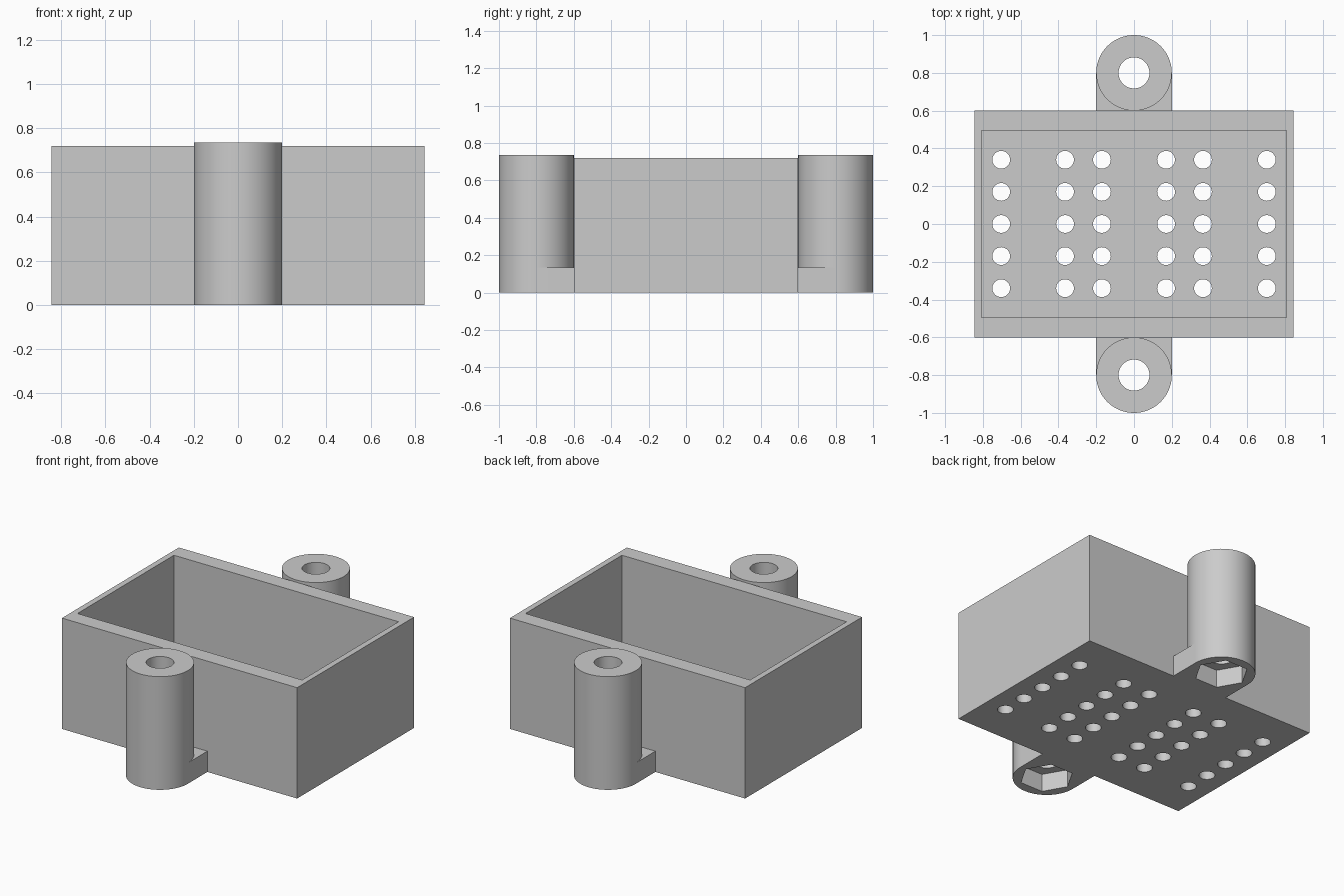
import bpy
import math

if "Cube" in bpy.data.objects:
    bpy.data.objects.remove(bpy.data.objects["Cube"], do_unlink=True)

WALL_H, FLOOR_H = 0.72, 0.1
BOSS_Y, BOSS_R, BOSS_H = 0.8, 0.2, 0.735

grey = bpy.data.materials.new("plain grey")
grey.use_nodes = True
grey.diffuse_color = (0.6, 0.6, 0.6, 1)
grey.node_tree.nodes["Principled BSDF"].inputs["Base Color"].default_value = (0.6, 0.6, 0.6, 1)


def block(name, x, y, z):
    """Box spanning the given (low, high) ranges."""
    ranges = (x, y, z)
    bpy.ops.mesh.primitive_cube_add(size=1, location=[(a + b) / 2 for a, b in ranges])
    ob = bpy.context.object
    ob.scale = [b - a for a, b in ranges]
    bpy.ops.object.transform_apply(location=True, rotation=False, scale=True)
    ob.name = name
    ob.data.materials.append(grey)
    return ob


def prism(name, sides, radius, x, y, low, high):
    """Upright prism with a corner on the x axis."""
    bpy.ops.mesh.primitive_cylinder_add(
        vertices=sides, radius=radius, depth=high - low,
        location=(x, y, (low + high) / 2), rotation=(0, 0, math.pi / 2))
    ob = bpy.context.object
    bpy.ops.object.transform_apply(location=True, rotation=True, scale=True)
    ob.name = name
    ob.data.materials.append(grey)
    return ob


def join(parts):
    bpy.ops.object.select_all(action='DESELECT')
    for p in parts:
        p.select_set(True)
    bpy.context.view_layer.objects.active = parts[0]
    bpy.ops.object.join()
    return parts[0]


def combine(target, tool, operation):
    """Apply a boolean and remove the tool."""
    mod = target.modifiers.new("shape", 'BOOLEAN')
    mod.operation, mod.solver, mod.object = operation, 'EXACT', tool
    bpy.context.view_layer.objects.active = target
    bpy.ops.object.modifier_apply(modifier=mod.name)
    bpy.data.objects.remove(tool, do_unlink=True)


def shade(ob):
    bpy.ops.object.select_all(action='DESELECT')
    ob.select_set(True)
    bpy.context.view_layer.objects.active = ob
    bpy.ops.object.shade_smooth_by_angle(angle=math.radians(30))


# Open tray with thick long walls and thin end walls
tray = block("tray", (-0.845, 0.845), (-0.6, 0.6), (0, WALL_H))
cavity = block("cavity_cutter", (-0.807, 0.807), (-0.495, 0.495), (FLOOR_H, 1))
combine(tray, cavity, 'DIFFERENCE')

# Rows of round holes through the floor
holes = [prism("hole_cutter", 32, 0.047, side * x, row * 0.17, -0.1, FLOOR_H + 0.1)
         for x in (0.17, 0.365, 0.703) for side in (-1, 1) for row in range(-2, 3)]
combine(tray, join(holes), 'DIFFERENCE')
shade(tray)

# Screw posts with foot tabs, bores and hexagonal nut pockets
for name, s in (("front_post", -1), ("back_post", 1)):
    y = s * BOSS_Y
    post = prism(name, 96, BOSS_R, 0, y, 0, BOSS_H)
    tab = block("tab", (-BOSS_R, BOSS_R), sorted((s * 0.6, y)), (0, 0.135))
    combine(post, tab, 'UNION')
    combine(post, prism("bore_cutter", 48, 0.082, 0, y, -0.1, 1), 'DIFFERENCE')
    combine(post, prism("nut_cutter", 6, 0.16, 0, y, -0.1, 0.115), 'DIFFERENCE')
    shade(post)
